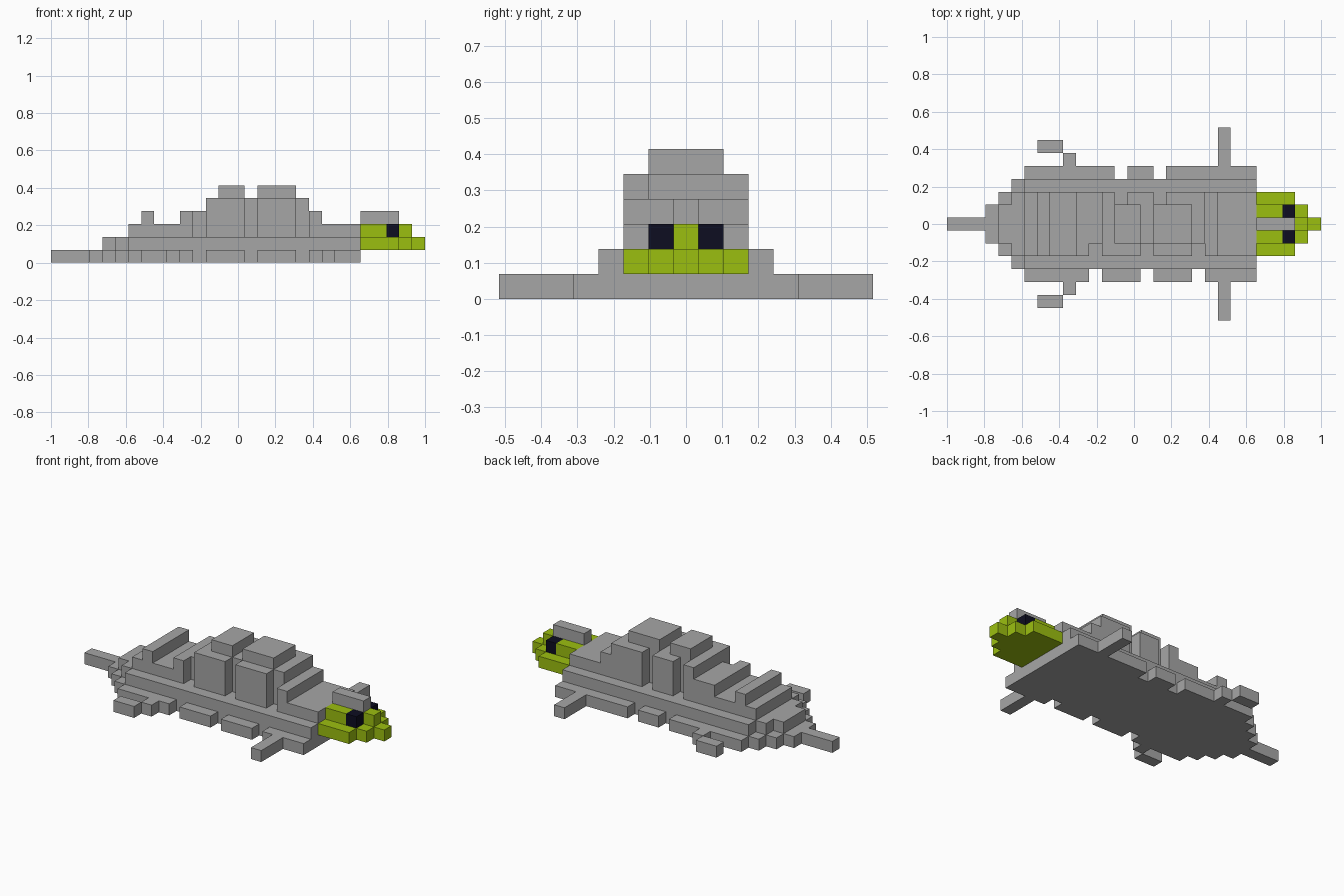
import bpy, bmesh
from mathutils import Vector

if "Cube" in bpy.data.objects:
    bpy.data.objects.remove(bpy.data.objects["Cube"], do_unlink=True)

U = 2 / 29  # edge of one building cell


def material(name, rgb):
    m = bpy.data.materials.new(name)
    m.use_nodes = True
    m.diffuse_color = (*rgb, 1)
    m.node_tree.nodes["Principled BSDF"].inputs["Base Color"].default_value = (*rgb, 1)
    return m


GREY = material("shell grey", (0.38, 0.38, 0.38))
GREEN = material("lime green", (0.33, 0.52, 0.005))
BLACK = material("eye black", (0.004, 0.004, 0.015))


def bar(x0, x1, half, level, inner=0):
    """Cells from x0 to x1, mirrored in y, with inner <= |y| <= half."""
    return {(x, y, level) for x in range(x0, x1)
            for y in range(-half, half + 1) if abs(y) >= inner}


def side(cells, sign):
    return {c for c in cells if c[1] * sign > 0}


DIRS = [Vector(d) for d in ((1, 0, 0), (-1, 0, 0), (0, 1, 0),
                            (0, -1, 0), (0, 0, 1), (0, 0, -1))]


def build(name, cells, mat):
    """Skin a set of cells with outer faces only, then merge flat areas."""
    bm = bmesh.new()
    for c in cells:
        for d in DIRS:
            if tuple(int(a + b) for a, b in zip(c, d)) in cells:
                continue
            a = Vector((abs(d.y) + abs(d.z), abs(d.x), 0)) if not d.z else Vector((1, 0, 0))
            b = d.cross(a)
            mid = Vector(c) + Vector((0.5, 0, 0.5)) + d * 0.5
            quad = [mid + (a * s + b * t) * 0.5
                    for s, t in ((-1, -1), (1, -1), (1, 1), (-1, 1))]
            bm.faces.new([bm.verts.new((p.x * U - 1, p.y * U, p.z * U)) for p in quad])
    bmesh.ops.remove_doubles(bm, verts=bm.verts[:], dist=U * 0.01)
    bmesh.ops.dissolve_limit(bm, angle_limit=0.01, verts=bm.verts[:], edges=bm.edges[:])
    me = bpy.data.meshes.new(name)
    bm.to_mesh(me)
    bm.free()
    me.materials.append(mat)
    ob = bpy.data.objects.new(name, me)
    bpy.context.collection.objects.link(ob)
    return ob


# Grooves between the shell plates, staggered on the two sides
GROOVES = {-1: (11, 15, 19), 1: (13, 16)}

# Bottom skirt, tapering to the back
skirt = bar(3, 4, 1, 0) | bar(4, 5, 2, 0) | bar(5, 6, 3, 0) | bar(6, 24, 4, 0)
skirt -= {(x, s * 4, 0) for s in GROOVES for x in GROOVES[s]}
build("skirt", skirt, GREY)

# Ledge above the skirt
build("ledge", bar(4, 5, 1, 1) | bar(5, 6, 2, 1) | bar(6, 24, 3, 1), GREY)

# Shell with cross ridges and grooved flanks
shell = (bar(6, 24, 2, 2) | bar(7, 8, 2, 3) | bar(10, 21, 2, 3) | bar(12, 20, 2, 4))
shell -= {(x, s * 2, z) for s in GROOVES for x in GROOVES[s] for z in (2, 3, 4)}
build("shell", shell, GREY)

# Top plates
build("rear_top_plate", bar(13, 15, 1, 5), GREY)
build("front_top_plate", bar(16, 19, 1, 5), GREY)

# Tail
build("tail", bar(0, 3, 0, 0), GREY)

# Legs and head details on both sides
front_leg = bar(21, 22, 7, 0, 5)
back_leg = bar(9, 10, 5, 0, 5) | bar(7, 9, 6, 0, 6)
eyes = bar(26, 27, 1, 2, 1)
for label, s in (("left", 1), ("right", -1)):
    build(label + "_front_leg", side(front_leg, s), GREY)
    build(label + "_back_leg", side(back_leg, s), GREY)
    build(label + "_eye", side(eyes, s), BLACK)

# Head, pointed snout and crest
head = (bar(24, 27, 2, 1) | bar(27, 28, 1, 1) | bar(28, 29, 0, 1)
        | bar(24, 26, 1, 2) | bar(26, 28, 0, 2))
build("head", head, GREEN)
build("crest", bar(24, 27, 0, 3), GREY)
